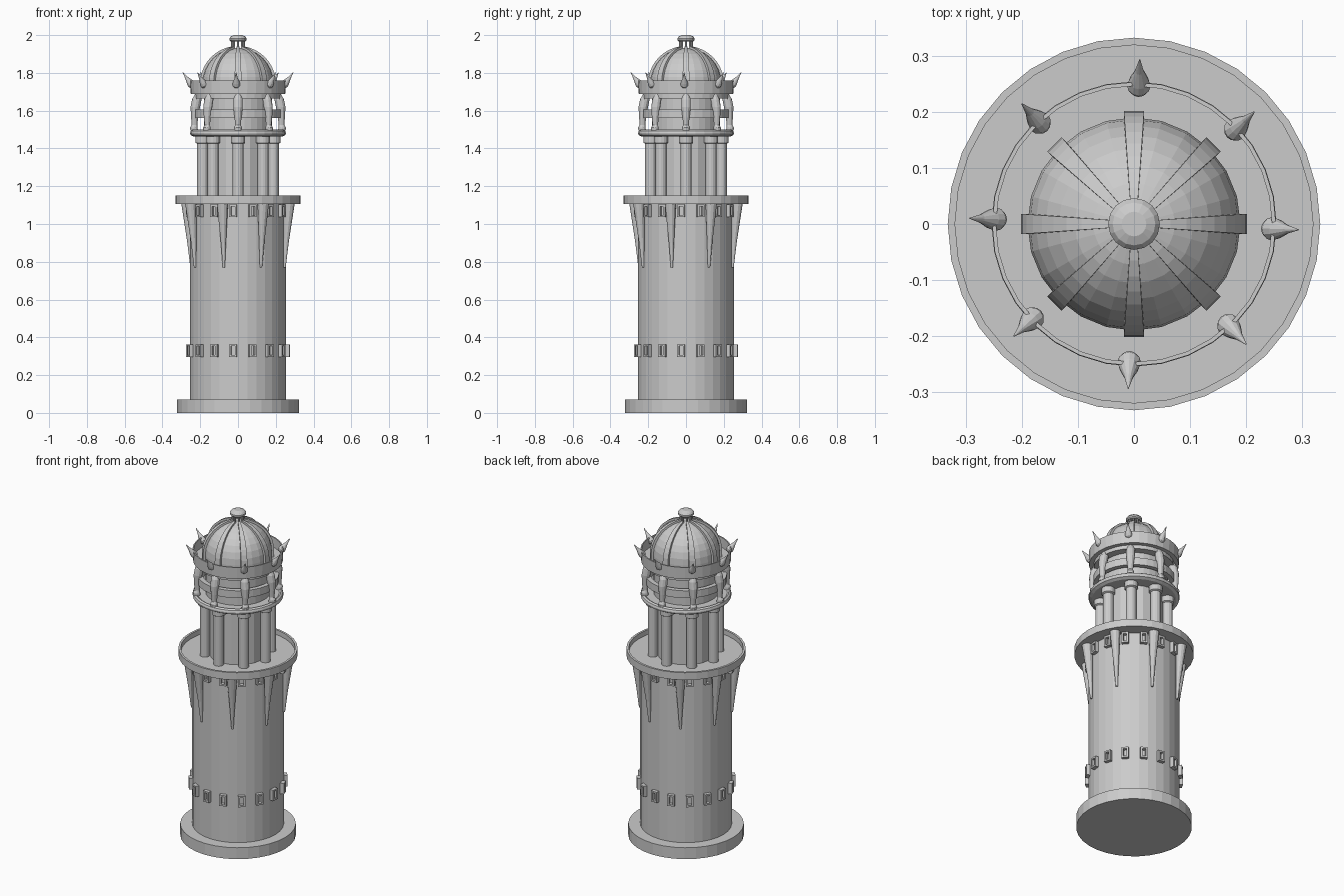
import bpy, bmesh
from math import pi, sin, cos, radians
from mathutils import Matrix, Vector

if "Cube" in bpy.data.objects:
    bpy.data.objects.remove(bpy.data.objects["Cube"])


def spin(a):
    return Matrix.Rotation(a, 4, 'Z')


def finish(name, bm):
    bmesh.ops.recalc_face_normals(bm, faces=bm.faces)
    me = bpy.data.meshes.new(name)
    bm.to_mesh(me)
    bm.free()
    ob = bpy.data.objects.new(name, me)
    bpy.context.collection.objects.link(ob)
    return ob


def loft(bm, rings, n, M=Matrix()):
    """Stack of capped horizontal rings: (centre x, z, radius)."""
    loops = [[bm.verts.new(M @ Vector((cx + r * cos(2 * pi * i / n), r * sin(2 * pi * i / n), z)))
              for i in range(n)] for cx, z, r in rings]
    for a, b in zip(loops, loops[1:]):
        for i in range(n):
            j = (i + 1) % n
            bm.faces.new((a[i], a[j], b[j], b[i]))
    bm.faces.new(loops[0])
    bm.faces.new(loops[-1])


def lathe(name, profile, n=32):
    bm = bmesh.new()
    loft(bm, [(0, z, r) for r, z in profile], n)
    return finish(name, bm)


def around(name, rings, count, n, offset=0.0, local=Matrix()):
    bm = bmesh.new()
    for k in range(count):
        loft(bm, rings, n, spin(radians(offset) + 2 * pi * k / count) @ local)
    return finish(name, bm)


def band(name, r0, r1, z0, z1, n=32):
    """Rectangular-section hoop."""
    bm = bmesh.new()
    sec = [(r0, z0), (r1, z0), (r1, z1), (r0, z1)]
    v = [[bm.verts.new((r * cos(2 * pi * i / n), r * sin(2 * pi * i / n), z)) for r, z in sec]
         for i in range(n)]
    for i in range(n):
        a, b = v[i], v[(i + 1) % n]
        for j in range(4):
            k = (j + 1) % 4
            bm.faces.new((a[j], b[j], b[k], a[k]))
    return finish(name, bm)


# Main tower
lathe("base_plinth", [(.322, 0), (.322, .07)])
lathe("tower_body", [(.255, .07), (.255, 1.11)])
lathe("gallery", [(.25, 1.105), (.332, 1.105), (.332, 1.15), (.319, 1.15), (.319, 1.12)])

# Tapered brackets under the gallery
around("gallery_bracket", [(.258, .77, .006), (.266, .9, .014), (.283, 1.106, .03)], 8, 12, 28.125)

# Two rows of small framed windows
for row, zc in (("lower", .33), ("upper", 1.069)):
    bm = bmesh.new()
    for k in range(16):
        M = spin(radians(-5.625 + 22.5 * k))
        for y, z, w, h in ((-.015, 0, .01, .066), (.015, 0, .01, .066),
                           (0, .028, .04, .01), (0, -.028, .04, .01)):
            S = Matrix.Diagonal((.03, w, h, 1))
            bmesh.ops.create_cube(bm, size=1, matrix=M @ Matrix.Translation((.26, y, zc + z)) @ S)
    finish(row + "_window_frames", bm)

# Colonnade
lathe("colonnade_core", [(.165, 1.12), (.165, 1.47)], 16)
around("column", [(.187, 1.12, .029), (.187, 1.425, .029), (.187, 1.43, .038), (.187, 1.468, .038)], 8, 16)
lathe("colonnade_ring", [(.236, 1.463), (.252, 1.472), (.254, 1.482), (.25, 1.493), (.24, 1.5), (.23, 1.493)])

# Lantern with curved posts and rails
lathe("lantern_core", [(.18, 1.49), (.18, 1.695)])
band("lantern_middle_rail", .2, .228, 1.56, 1.605)
band("lantern_top_rail", .18, .225, 1.665, 1.695)
around("lantern_post", [(.232, 1.495, .02), (.234, 1.51, .02), (.23, 1.525, .015), (.23, 1.57, .019),
                        (.226, 1.62, .025), (.218, 1.66, .025), (.21, 1.69, .016)], 8, 12)

# Crown with spikes
lathe("crown", [(.25, 1.688), (.253, 1.76), (.246, 1.76), (.246, 1.70)])
tilt = Matrix.Translation((.246, 0, 1.738)) @ Matrix.Rotation(radians(36), 4, 'Y')
around("crown_spike", [(0, -.018, .007), (0, -.011, .016), (0, 0, .021), (0, .015, .018),
                       (0, .045, .008), (0, .08, .001)], 8, 12, -2, tilt)

# Dome
R, ZC = .19, 1.742
arc = [i * pi / 2 / 8 for i in range(8)]
lathe("dome", [(R, 1.70)] + [(R * cos(a), ZC + R * sin(a)) for a in arc] + [(.02, ZC + R)], 24)

# Dome ribs, tapering towards the top
bm = bmesh.new()
for k in range(8):
    M = spin(k * pi / 4)
    prev = None
    for i in range(-1, 10):
        a = max(i, 0) * radians(80) / 9
        z0 = ZC if i >= 0 else 1.70
        w = .004 + .014 * cos(a)
        cur = [bm.verts.new(M @ Vector((r * cos(a), s * w, z0 + r * sin(a))))
               for r, s in ((R - .01, -1), (R + .011, -1), (R + .011, 1), (R - .01, 1))]
        if prev:
            for j in range(4):
                m = (j + 1) % 4
                bm.faces.new((prev[j], prev[m], cur[m], cur[j]))
        else:
            bm.faces.new(cur)
        prev = cur
    bm.faces.new(prev)
finish("dome_ribs", bm)

# Finial
around("finial_post", [(.03, 1.915, .006), (.03, 1.975, .006)], 8, 8)
lathe("finial_cap", [(.04, 1.967), (.046, 1.973), (.046, 1.983), (.038, 1.993), (.022, 2.0)], 16)
